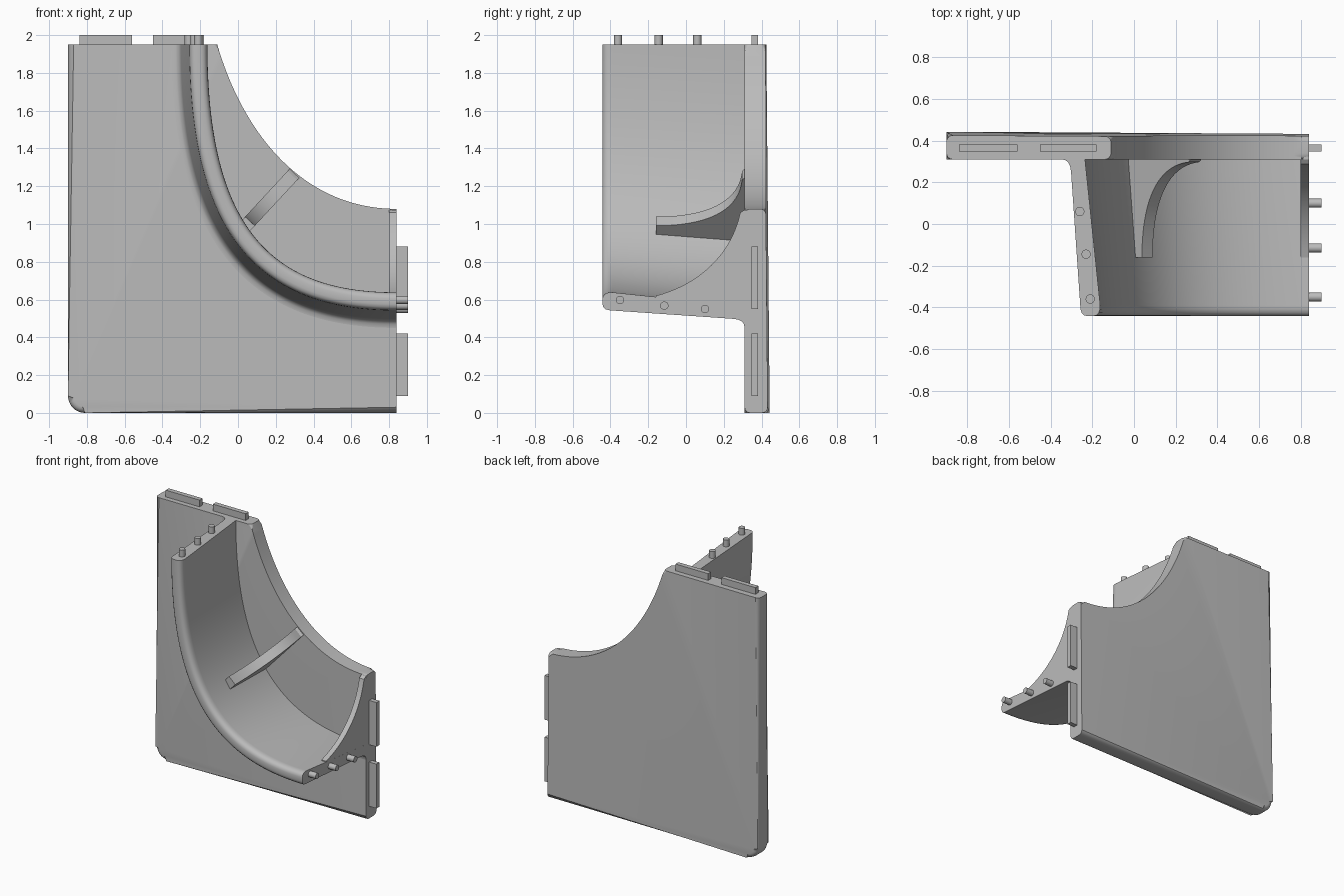
import bpy, bmesh, math
from mathutils import Vector

cube = bpy.data.objects.get("Cube")
if cube:
    bpy.data.objects.remove(cube, do_unlink=True)

grey = bpy.data.materials.new("plain grey")
grey.use_nodes = True
grey.diffuse_color = (0.5, 0.5, 0.5, 1)
grey.node_tree.nodes["Principled BSDF"].inputs["Base Color"].default_value = (0.5, 0.5, 0.5, 1)

RIGHT, TOP, FRONT = 0.84, 1.95, 0.31


def bezier(points, count):
    """Sample a cubic curve in 2D."""
    a, b, c, d = [Vector(p) for p in points]
    out = []
    for i in range(count + 1):
        t = i / count
        s = 1 - t
        out.append(a * s**3 + b * 3 * s * s * t + c * 3 * s * t * t + d * t**3)
    return out


def finish(bm, name):
    bmesh.ops.recalc_face_normals(bm, faces=bm.faces)
    mesh = bpy.data.meshes.new(name)
    bm.to_mesh(mesh)
    bm.free()
    mesh.materials.append(grey)
    obj = bpy.data.objects.new(name, mesh)
    bpy.context.collection.objects.link(obj)
    bpy.ops.object.select_all(action='DESELECT')
    obj.select_set(True)
    bpy.context.view_layer.objects.active = obj
    bpy.ops.object.shade_smooth_by_angle(angle=math.radians(32))
    return obj


def prism(first, second):
    """Solid between two matching outlines."""
    bm = bmesh.new()
    a = [bm.verts.new(p) for p in first]
    b = [bm.verts.new(p) for p in second]
    bm.faces.new(a)
    bm.faces.new(b[::-1])
    for i in range(len(a)):
        j = (i + 1) % len(a)
        bm.faces.new((a[i], b[i], b[j], a[j]))
    return bm


def round_edges(bm, edges, size):
    bmesh.ops.bevel(bm, geom=edges, offset=size, segments=4, profile=0.5,
                    affect='EDGES', clamp_overlap=False)


# Backing plate: concave cut corner, rounded lower corner, slightly tapered back
outline = bezier([(-0.11, TOP), (0.03, 1.47), (0.35, 1.08), (RIGHT, 1.08)], 40)
outline.append(Vector((RIGHT, 0)))
for i in range(9):
    a = math.radians(270 - 90 * i / 8)
    outline.append(Vector((-0.81 + 0.09 * math.cos(a), 0.09 + 0.09 * math.sin(a))))
outline.append(Vector((-0.9, TOP)))
bm = prism([(p.x, FRONT, p.y) for p in outline],
           [(p.x, 0.443 - 0.006 * (p.x + 0.9) - 0.009 * p.y, p.y) for p in outline])


def is_rim(edge):
    v, w = edge.verts
    if abs(v.co.y - w.co.y) > 0.05:
        return False
    at_right = min(v.co.x, w.co.x) > RIGHT - 0.001
    at_top = min(v.co.z, w.co.z) > TOP - 0.001
    return not (at_right or at_top)


round_edges(bm, [e for e in bm.edges if is_rim(e)], 0.03)
finish(bm, "backing_plate")

# Curved flange: tilted web with a round lip and a root fillet, swept along a curve
path = bezier([(-0.16, TOP), (-0.16, 0.95), (0.2, 0.64), (RIGHT, 0.64)], 64)
section = [(0.075, 0.35), (0.075, FRONT), (0.002, -0.39), (0.003, -0.41), (0.009, -0.427),
           (0.02, -0.438), (0.035, -0.442), (0.065, -0.442), (0.08, -0.438),
           (0.091, -0.427), (0.096, -0.41), (0.098, -0.39), (0.142, 0.25),
           (0.146, 0.275), (0.155, 0.295), (0.17, 0.307), (0.19, FRONT), (0.19, 0.35)]
bm = bmesh.new()
rings = []
for i, p in enumerate(path):
    if i == 0:
        tangent = Vector((0, -1))
    elif i == len(path) - 1:
        tangent = Vector((1, 0))
    else:
        tangent = (path[i + 1] - path[i - 1]).normalized()
    out = Vector((tangent.y, -tangent.x))
    rings.append([bm.verts.new((p.x + out.x * n, y, p.y + out.y * n)) for n, y in section])
for r, s in zip(rings, rings[1:]):
    for k in range(len(section)):
        m = (k + 1) % len(section)
        bm.faces.new((r[k], r[m], s[m], s[k]))
bm.faces.new(rings[0])
bm.faces.new(rings[-1])
finish(bm, "curved_flange")


# Gussets bracing the flange against the plate
def gusset(name, origin, up, side, low, high, curve, rounded):
    profile = bezier(curve, 20)
    n = len(profile)
    tip = profile[-1].x
    profile += [Vector((tip + 0.015, FRONT)), Vector((tip + 0.015, 0.33)),
                Vector((-0.1, 0.33)), Vector((-0.06, curve[0][1]))]

    def place(shift):
        return [(origin[0] + up[0] * p.x + side[0] * shift, p.y,
                 origin[1] + up[1] * p.x + side[1] * shift) for p in profile]
    bm = prism(place(low), place(high))
    if rounded:
        bm.verts.ensure_lookup_table()
        total = len(profile)
        curved = set(range(n)) | set(range(total, total + n))
        edges = [e for e in bm.edges if all(v.index in curved for v in e.verts)
                 and abs(e.verts[0].index - e.verts[1].index) == 1]
        round_edges(bm, edges, 0.022)
    finish(bm, name)


gusset("middle_gusset", (0.05, 1.0), (0.68, 0.733), (0.733, -0.68), -0.035, 0.035,
       [(0.02, -0.16), (0.02, 0.1), (0.12, 0.28), (0.35, 0.297)], True)
gusset("end_gusset", (RIGHT, 0.64), (0, 1), (1, 0), -0.04, -0.0005,
       [(-0.02, -0.16), (0.04, 0.07), (0.2, 0.24), (0.42, 0.287)], False)


# Joining tabs on the top and right ends
def box(name, low, high):
    x0, y0, z0 = low
    x1, y1, z1 = high
    corners = [(x0, y0), (x1, y0), (x1, y1), (x0, y1)]
    finish(prism([(x, y, z0) for x, y in corners], [(x, y, z1) for x, y in corners]), name)


for i, (a, b) in enumerate([(-0.84, -0.56), (-0.45, -0.14 - 0.04)]):
    box(f"top_tab_{i + 1}", (a, 0.347, TOP - 0.03), (b, 0.382, 2.0))
for i, (a, b) in enumerate([(0.09, 0.42), (0.55, 0.88)]):
    box(f"side_tab_{i + 1}", (RIGHT - 0.03, 0.347, a), (0.9, 0.382, b))


# Joining pegs on the flange ends
def peg(name, center, rotation):
    bm = bmesh.new()
    bmesh.ops.create_cone(bm, cap_ends=True, segments=24, radius1=0.022,
                          radius2=0.022, depth=0.1)
    obj = finish(bm, name)
    obj.location = center
    obj.rotation_euler = rotation


for i, (x, y) in enumerate([(-0.26, 0.06), (-0.23, -0.145), (-0.21, -0.36)]):
    peg(f"top_peg_{i + 1}", (x, y, 1.95), (0, 0, 0))
for i, (y, z) in enumerate([(0.1, 0.55), (-0.115, 0.568), (-0.35, 0.598)]):
    peg(f"side_peg_{i + 1}", (0.85, y, z), (0, math.pi / 2, 0))
